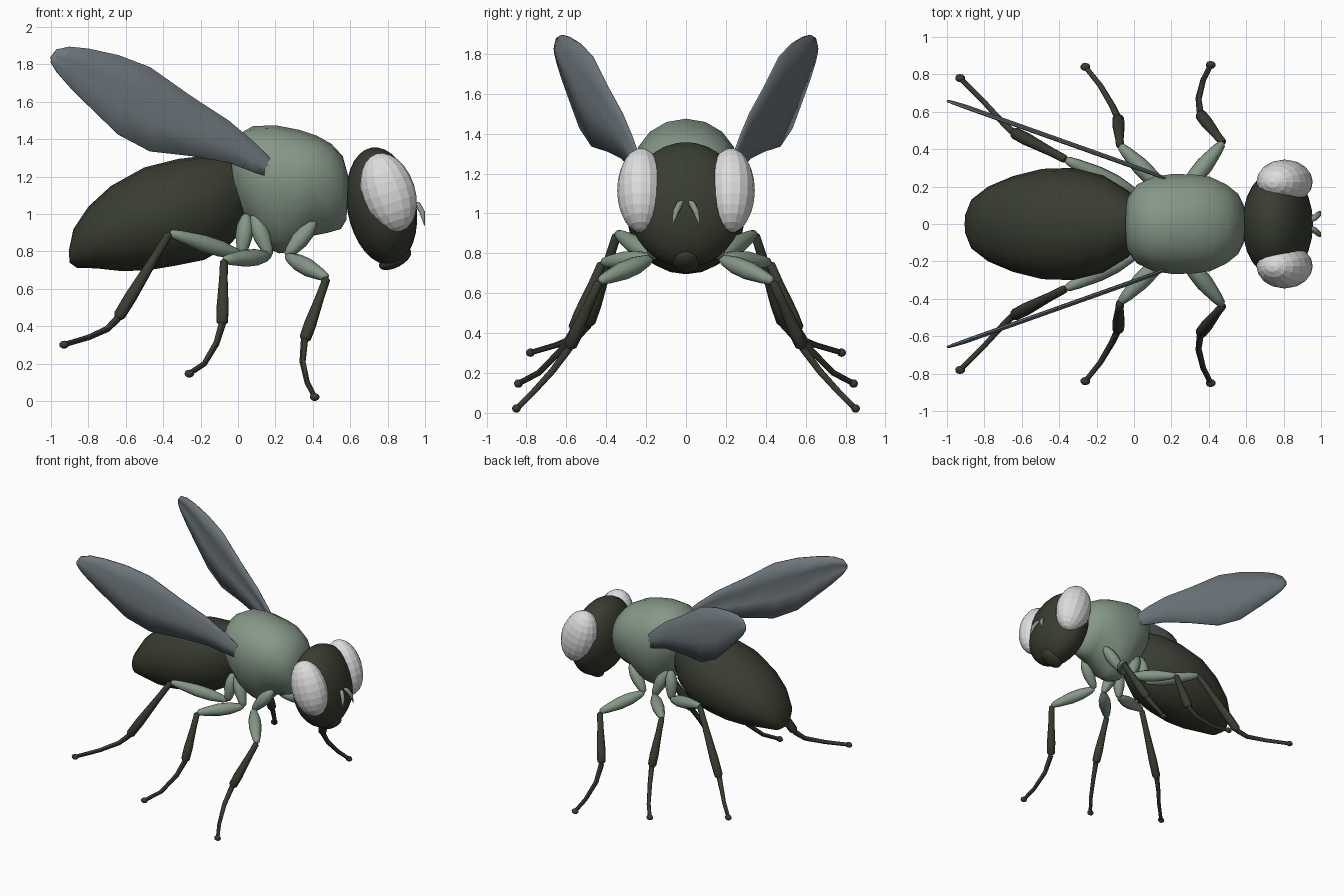
import bpy, bmesh, math
from mathutils import Vector, Matrix

if "Cube" in bpy.data.objects:
    bpy.data.objects.remove(bpy.data.objects["Cube"])


def material(name, rgb, rough=0.7):
    m = bpy.data.materials.new(name)
    m.use_nodes = True
    m.diffuse_color = (*rgb, 1)
    bsdf = m.node_tree.nodes["Principled BSDF"]
    bsdf.inputs["Base Color"].default_value = (*rgb, 1)
    bsdf.inputs["Roughness"].default_value = rough
    return m


GREEN = material("sage green", (0.235, 0.31, 0.245))
DARK = material("dark olive", (0.04, 0.046, 0.03))
WING = material("slate grey", (0.16, 0.19, 0.21))
EYE = material("pale grey", (0.72, 0.72, 0.72))
BROWN = material("dark brown", (0.045, 0.04, 0.025))


def finish(name, bm, mat, mirror=False, smooth=True):
    """Turn a bmesh into an object, mirrored across the body if asked."""
    bmesh.ops.recalc_face_normals(bm, faces=bm.faces)
    mesh = bpy.data.meshes.new(name)
    bm.to_mesh(mesh)
    bm.free()
    mesh.materials.append(mat)
    ob = bpy.data.objects.new(name, mesh)
    bpy.context.collection.objects.link(ob)
    if smooth:
        bpy.ops.object.select_all(action='DESELECT')
        ob.select_set(True)
        bpy.context.view_layer.objects.active = ob
        bpy.ops.object.shade_smooth_by_angle(angle=math.radians(45))
    if mirror:
        mod = ob.modifiers.new("Mirror", 'MIRROR')
        mod.use_axis = (False, True, False)
        mod.use_mirror_merge = False
    return ob


def skin(bm, rings):
    """Bridge rings of points and cap both ends."""
    loops = [[bm.verts.new(p) for p in ring] for ring in rings]
    n = len(loops[0])
    for a, b in zip(loops, loops[1:]):
        for i in range(n):
            bm.faces.new((a[i], a[(i + 1) % n], b[(i + 1) % n], b[i]))
    bm.faces.new(loops[0])
    bm.faces.new(loops[-1])


def body(name, sections, mat, taper=0.0, n=20):
    """Loft of slanted ovals: top x, top z, bottom x, bottom z, half width."""
    rings = []
    for xt, zt, xb, zb, w in sections:
        top, low = Vector((xt, 0, zt)), Vector((xb, 0, zb))
        mid, up = (top + low) / 2, (top - low) / 2
        ring = []
        for i in range(n):
            a = math.tau * i / n
            side = w * math.cos(a) * (1 + taper * math.sin(a))
            ring.append(mid + up * math.sin(a) + Vector((0, side, 0)))
        rings.append(ring)
    bm = bmesh.new()
    skin(bm, rings)
    return finish(name, bm, mat)


def tube(name, points, radii, mat, n=10):
    """Round limb along a path, one radius per point, made on both sides."""
    pts = [Vector(p) for p in points]
    rings = []
    for i, (p, r) in enumerate(zip(pts, radii)):
        d = (pts[min(i + 1, len(pts) - 1)] - pts[max(i - 1, 0)]).normalized()
        u = d.cross(Vector((0.3, 1, 0.2))).normalized()
        v = d.cross(u)
        rings.append([p + r * (u * math.cos(math.tau * k / n) + v * math.sin(math.tau * k / n))
                      for k in range(n)])
    bm = bmesh.new()
    skin(bm, rings)
    return finish(name, bm, mat, mirror=True)


def limb(name, a, b, profile, mat):
    """Straight limb whose thickness follows a profile of (position, radius)."""
    a, b = Vector(a), Vector(b)
    return tube(name, [a.lerp(b, t) for t, _ in profile], [r for _, r in profile], mat)


def ball(name, centre, size, tilt, mat, segs, rings, mirror=False, smooth=True):
    bm = bmesh.new()
    bmesh.ops.create_uvsphere(
        bm, u_segments=segs, v_segments=rings, radius=1,
        matrix=Matrix.Translation(centre) @ Matrix.Rotation(math.radians(tilt), 4, 'Y')
        @ Matrix.Diagonal((*size, 1)))
    return finish(name, bm, mat, mirror, smooth)


# Abdomen and thorax
body("abdomen", [
    (-.905, .80, -.90, .74, .05), (-.88, .92, -.86, .712, .13), (-.80, 1.04, -.76, .71, .20),
    (-.68, 1.15, -.62, .695, .255), (-.50, 1.25, -.48, .70, .295), (-.32, 1.295, -.33, .725, .30),
    (-.15, 1.315, -.18, .755, .26), (-.02, 1.31, -.05, .83, .18), (.06, 1.25, .04, .93, .10)], DARK)
body("thorax", [
    (-.045, 1.33, 0, 1.0, .15), (-.01, 1.42, .07, .92, .21), (.08, 1.47, .15, .82, .25),
    (.20, 1.475, .22, .79, .265), (.33, 1.45, .30, .80, .262), (.42, 1.42, .38, .88, .25),
    (.50, 1.375, .48, .90, .21), (.56, 1.31, .55, .92, .16), (.59, 1.20, .58, .97, .10)],
    GREEN, taper=0.2)

# Head, faceted eyes, mouth and antennae
ball("head", (.768, 0, 1.043), (.185, .29, .317), -10, DARK, 24, 16)
ball("eyes", (.805, .225, 1.115), (.142, .12, .218), -18, EYE, 16, 12, mirror=True, smooth=False)
ball("mouthpart", (.84, 0, .76), (.095, .07, .045), -28, BROWN, 16, 10)
tube("antennae", [(.935, .015, 1.06), (.962, .03, 1.05), (.985, .05, 1.01), (.998, .068, .94)],
     [.008, .016, .016, .003], GREEN, 8)

# Legs: hip, thigh, knee, ankle, foot path
SPINDLE = [(0, .012), (.08, .028), (.3, .045), (.55, .047), (.85, .032), (.97, .022), (1, .010)]
SHIN = [(0, .010), (.03, .022), (.3, .024), (.75, .034), (.96, .032), (1, .018)]
LEGS = {
    "front": [(.41, .13, .96), (.26, .17, .775), (.475, .435, .66), (.355, .585, .325),
              (.345, .67, .21), (.37, .77, .10), (.41, .85, .022)],
    "middle": [(.08, .13, 1.0), (.17, .17, .775), (-.075, .42, .755), (-.085, .565, .41),
               (-.115, .63, .31), (-.18, .74, .20), (-.26, .84, .147)],
    "hind": [(.045, .13, 1.0), (.02, .16, .78), (-.365, .345, .90), (-.645, .49, .44),
             (-.70, .54, .385), (-.80, .65, .34), (-.93, .78, .302)],
}
for leg, (hip, thigh, knee, ankle, *foot) in LEGS.items():
    limb(leg + "_hips", hip, thigh, SPINDLE, GREEN)
    limb(leg + "_thighs", thigh, knee, SPINDLE, GREEN)
    limb(leg + "_shins", knee, ankle, SHIN, DARK)
    tube(leg + "_feet", [ankle, *foot], [.020, .017, .015, .014], DARK, 8)
    ball(leg + "_foot_pads", foot[-1], (.027, .022, .021), 0, DARK, 10, 8, mirror=True)

# Wings: upper and lower edge heights at each station, with a raised centre rib
STATIONS = [(.19, 1.27, 1.22), (.16, 1.31, 1.20), (.08, 1.39, 1.225), (-.05, 1.50, 1.275),
            (-.25, 1.63, 1.31), (-.47, 1.785, 1.335), (-.64, 1.85, 1.425), (-.80, 1.885, 1.58),
            (-.90, 1.895, 1.68), (-.97, 1.88, 1.76), (-1.0, 1.84, 1.81)]
bm = bmesh.new()
rows = []
for x, top, low in STATIONS:
    y = .235 + (.19 - x) * .355
    rib = min(.012, (top - low) * .06)
    rows.append([bm.verts.new((x, y + dy * rib, low + (top - low) * t))
                 for t, dy in ((0, 0), (.35, .2), (.55, 1), (.68, -.3), (1, 0))])
for a, b in zip(rows, rows[1:]):
    for i in range(len(a) - 1):
        bm.faces.new((a[i], a[i + 1], b[i + 1], b[i]))
wings = finish("wings", bm, WING)
solid = wings.modifiers.new("Thickness", 'SOLIDIFY')
solid.thickness = .01
solid.offset = 0
mirror = wings.modifiers.new("Mirror", 'MIRROR')
mirror.use_axis = (False, True, False)
mirror.use_mirror_merge = False
